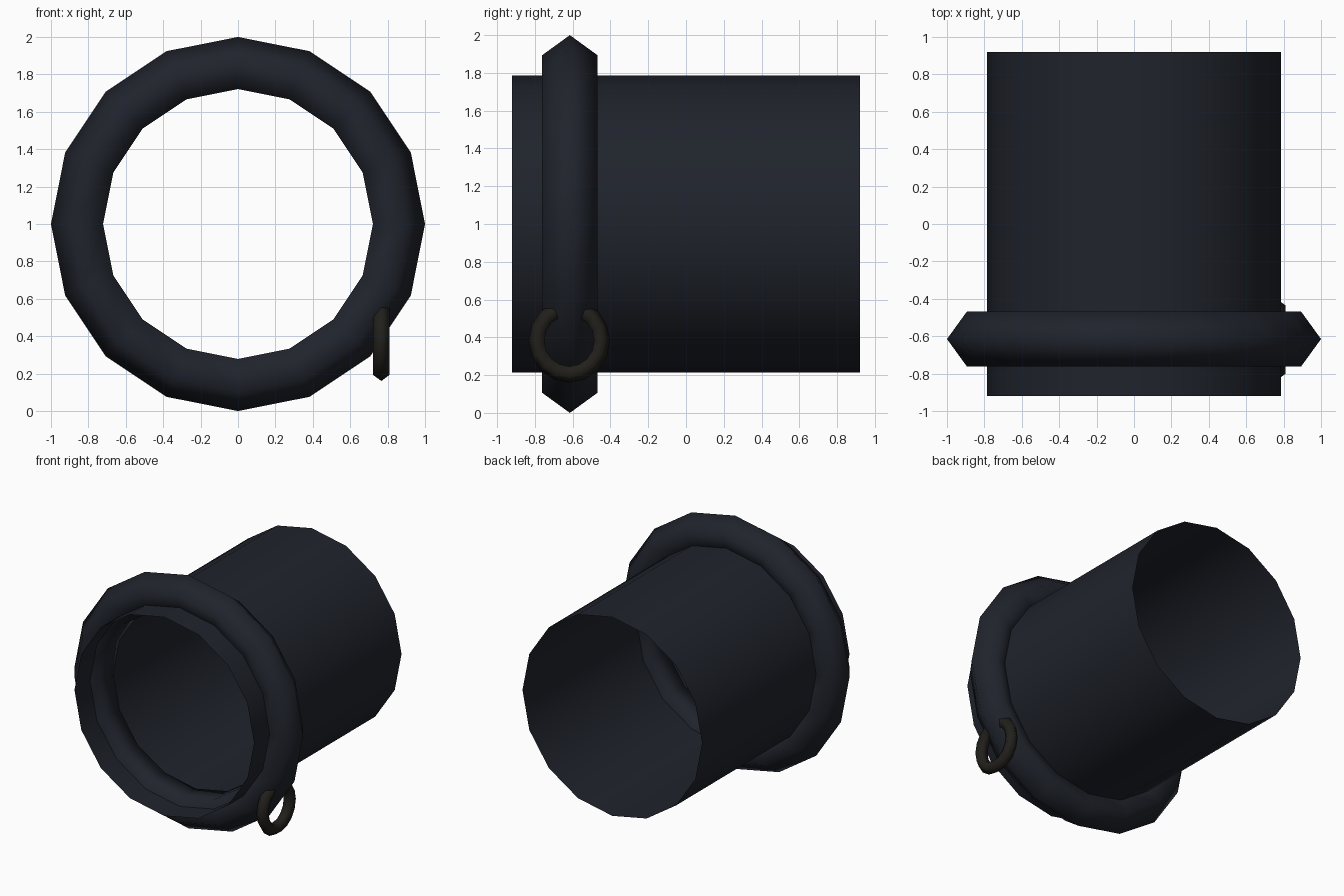
import bpy, bmesh
from math import sin, cos, pi

if "Cube" in bpy.data.objects:
    bpy.data.objects.remove(bpy.data.objects["Cube"])

SIDES = 16


def material(name, rgb):
    m = bpy.data.materials.new(name)
    m.diffuse_color = (*rgb, 1)
    m.use_nodes = True
    m.node_tree.nodes["Principled BSDF"].inputs["Base Color"].default_value = m.diffuse_color
    return m


def lathe(name, profile, closed, mat, angle):
    """Spin (radius, axial) points around the local Y axis."""
    bm = bmesh.new()
    rings = []
    for i in range(SIDES):
        a = 2 * pi * i / SIDES
        rings.append([bm.verts.new((r * cos(a), y, r * sin(a))) for r, y in profile])
    n = len(profile)
    for i in range(SIDES):
        p, q = rings[i], rings[(i + 1) % SIDES]
        for j in range(n if closed else n - 1):
            k = (j + 1) % n
            bm.faces.new((p[j], p[k], q[k], q[j]))
    bmesh.ops.recalc_face_normals(bm, faces=bm.faces)
    me = bpy.data.meshes.new(name)
    bm.to_mesh(me)
    bm.free()
    me.materials.append(mat)
    ob = bpy.data.objects.new(name, me)
    bpy.context.collection.objects.link(ob)
    bpy.ops.object.select_all(action='DESELECT')
    ob.select_set(True)
    bpy.context.view_layer.objects.active = ob
    bpy.ops.object.shade_smooth_by_angle(angle=angle)
    return ob


def pentagon(major, minor):
    return [(major + minor * cos(2 * pi * i / 5), minor * sin(2 * pi * i / 5))
            for i in range(5)]


dark = material("dark_blue_grey", (0.014, 0.017, 0.025))
bronze = material("dark_bronze", (0.015, 0.014, 0.011))

# Open-ended sleeve
sleeve = lathe("sleeve", [(0.785, -0.92), (0.785, 0.92)], False, dark, pi / 6)
sleeve.location = (0, 0, 1)

# Thick collar around the front end
collar = lathe("collar", pentagon(0.846, 0.154), True, dark, pi / 2)
collar.location = (0, -0.615, 1)

# Small hanging ring threaded through the collar
ring = lathe("small_ring", pentagon(0.169, 0.046), True, bronze, pi / 2)
ring.rotation_euler = (0, 0, pi / 2)
ring.scale = (1, 1, 1.03)
ring.location = (0.766, -0.618, 0.382)
